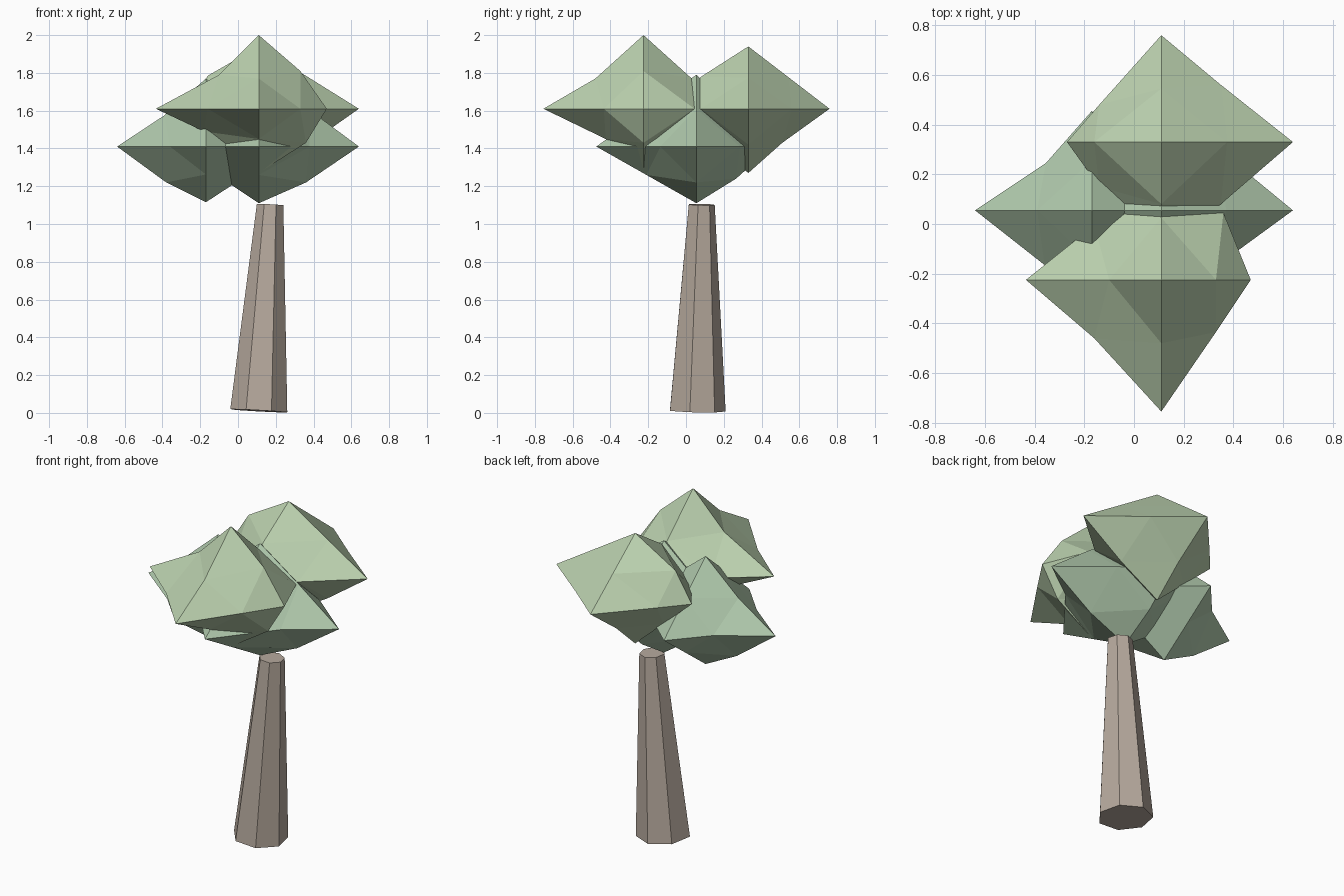
import bpy, bmesh, math
from mathutils import Vector

if "Cube" in bpy.data.objects:
    bpy.data.objects.remove(bpy.data.objects["Cube"])

AXES = {'x': 0, 'y': 1, 'z': 2}


def material(name, color):
    m = bpy.data.materials.new(name)
    m.diffuse_color = (*color, 1)
    m.use_nodes = True
    m.node_tree.nodes["Principled BSDF"].inputs["Base Color"].default_value = m.diffuse_color
    return m


def finish(bm, name, mat):
    bmesh.ops.recalc_face_normals(bm, faces=bm.faces)
    mesh = bpy.data.meshes.new(name)
    bm.to_mesh(mesh)
    bm.free()
    mesh.materials.append(mat)
    ob = bpy.data.objects.new(name, mesh)
    bpy.context.collection.objects.link(ob)
    return ob


def leaf_clump(name, center, tips, mids, mat):
    """Octahedron split once; tips = reach per direction, mids = shifted edge points."""
    bm = bmesh.new()
    c = Vector(center)

    def offset(key):
        v = Vector((0, 0, 0))
        v[AXES[key[1]]] = tips[key] * (1 if key[0] == '+' else -1)
        return v

    tip = {k: bm.verts.new(c + offset(k)) for k in tips}
    mid = {}

    def edge_point(a, b):
        key = ''.join(sorted((a, b), key=lambda k: k[1]))
        if key not in mid:
            p = (offset(a) + offset(b)) / 2
            if key in mids:
                p[AXES[key[1]]], p[AXES[key[3]]] = mids[key]
            mid[key] = bm.verts.new(c + p)
        return mid[key]

    for sx in '+-':
        for sy in '+-':
            for sz in '+-':
                a, b, d = sx + 'x', sy + 'y', sz + 'z'
                ab, bd, da = edge_point(a, b), edge_point(b, d), edge_point(d, a)
                for f in ((tip[a], ab, da), (tip[b], bd, ab),
                          (tip[d], da, bd), (ab, bd, da)):
                    bm.faces.new(f)
    return finish(bm, name, mat)


def reach(*r):
    return dict(zip(('-x', '+x', '-y', '+y', '-z', '+z'), r))


bark = material('bark', (0.47, 0.40, 0.34))
light = material('upper_leaves', (0.50, 0.64, 0.43))
dark = material('lower_leaves', (0.43, 0.58, 0.41))

# Leaning seven-sided trunk
base, top = Vector((0.11, 0.055, 0.011)), Vector((0.17, 0.08, 1.103))
lean = Vector((0, 0, 1)).rotation_difference(top - base)
bm = bmesh.new()
rings = []
for p, r in ((base, 0.155), (top, 0.072)):
    ring = []
    for i in range(7):
        a = math.pi / 2 + i * math.tau / 7
        ring.append(bm.verts.new(p + lean @ Vector((r * math.cos(a), r * math.sin(a), 0))))
    bm.faces.new(ring)
    rings.append(ring)
for i in range(7):
    j = (i + 1) % 7
    bm.faces.new((rings[0][i], rings[0][j], rings[1][j], rings[1][i]))
finish(bm, 'trunk', bark)

# Upper clumps, front and back
leaf_clump('front_leaves', (0.11, -0.225, 1.61),
           reach(.545, .36, .53, .42, .34, .39),
           {'+x-z': (.25, -.18), '-x-z': (-.29, -.12), '-y-z': (-.20, -.16),
            '+x+z': (.22, .20), '-x+z': (-.21, .18), '-y+z': (-.255, .16),
            '+y+z': (.25, .165), '-x-y': (-.27, -.235), '+x-y': (.22, -.21),
            '-x+y': (-.27, .22), '+x+y': (.25, .27)}, light)
leaf_clump('back_leaves', (0.11, 0.33, 1.61),
           reach(.38, .53, .42, .43, .34, .33),
           {'-x+z': (-.27, .175), '+x+y': (.24, .23), '-x+y': (-.25, .15),
            '+y-z': (.18, -.18), '+x-z': (.26, -.19), '-y+z': (-.25, .17),
            '-x-y': (-.25, -.18), '+x-y': (.24, -.25)}, light)

# Lower clumps, left and middle
leaf_clump('left_leaves', (-0.17, 0.055, 1.41),
           reach(.47, .45, .42, .40, .295, .36),
           {'-x-z': (-.21, -.19), '-x+y': (-.185, .19), '-x-y': (-.19, -.22),
            '-x+z': (-.22, .165)}, dark)
leaf_clump('middle_leaves', (0.11, 0.055, 1.41),
           reach(.45, .53, .53, .40, .30, .38),
           {'+x-z': (.25, -.19), '+x+y': (.25, .23), '+x-y': (.27, -.19),
            '+x+z': (.26, .20), '+y-z': (.21, -.17)}, dark)
